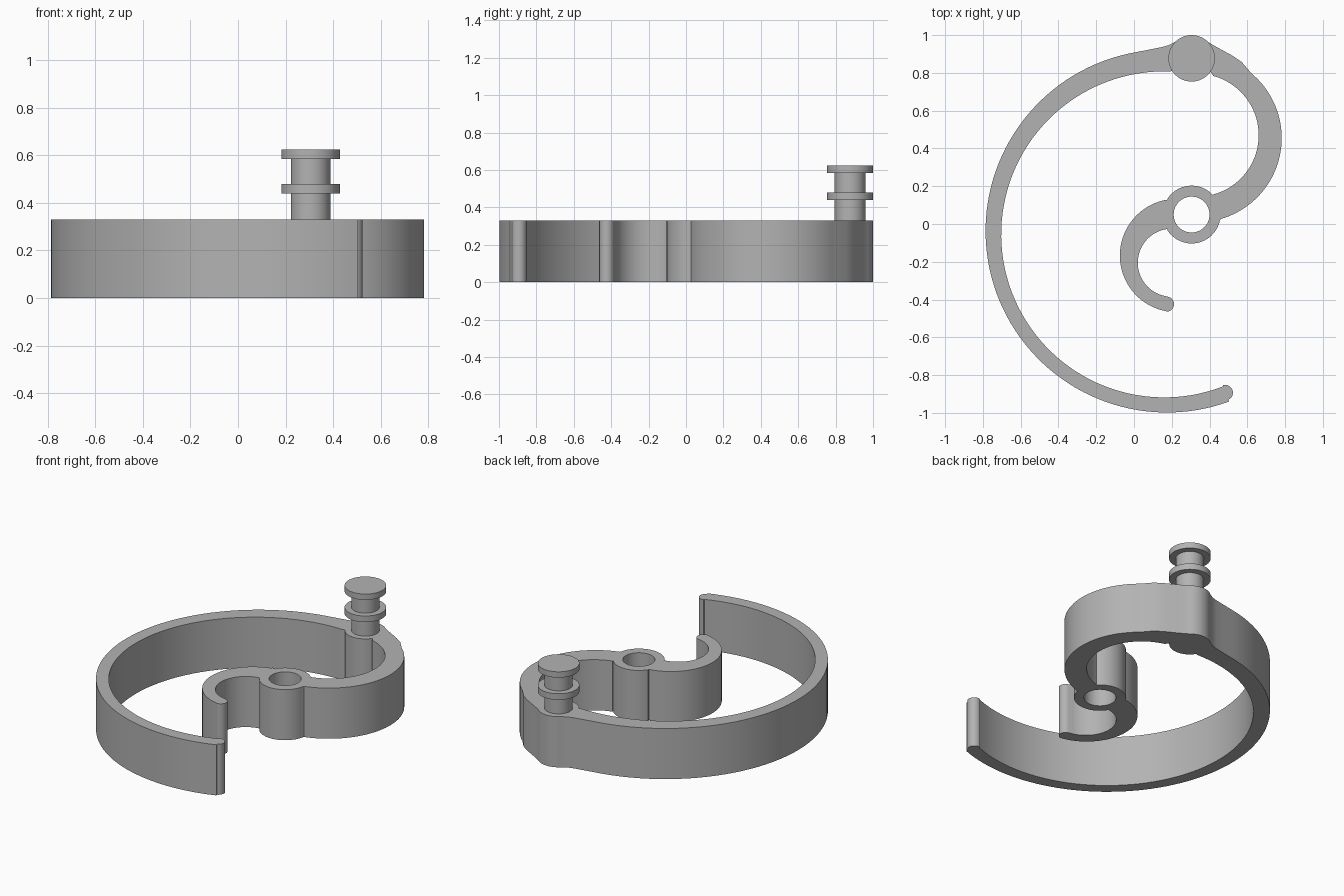
import bpy
import bmesh
from math import cos, sin, radians

if "Cube" in bpy.data.objects:
    bpy.data.objects.remove(bpy.data.objects["Cube"], do_unlink=True)

HEIGHT = 0.33
HUB = (0.305, 0.05)
POST = (0.305, 0.877)

grey = bpy.data.materials.new("plain grey")
grey.use_nodes = True
grey.diffuse_color = (0.45, 0.45, 0.45, 1)
grey.node_tree.nodes["Principled BSDF"].inputs["Base Color"].default_value = grey.diffuse_color


def arc(centre, radius, start, end, steps=24):
    """Points along a circular arc, angles in degrees."""
    angles = [radians(start + (end - start) * i / steps) for i in range(steps + 1)]
    return [(centre[0] + radius * cos(a), centre[1] + radius * sin(a)) for a in angles]


def finish(bm, name):
    bmesh.ops.recalc_face_normals(bm, faces=bm.faces)
    mesh = bpy.data.meshes.new(name)
    bm.to_mesh(mesh)
    bm.free()
    mesh.materials.append(grey)
    obj = bpy.data.objects.new(name, mesh)
    bpy.context.collection.objects.link(obj)
    bpy.ops.object.select_all(action='DESELECT')
    obj.select_set(True)
    bpy.context.view_layer.objects.active = obj
    bpy.ops.object.shade_smooth_by_angle(angle=radians(30))


def extruded(name, loops, height):
    """Fill closed loops (later loops are holes) and extrude them upward."""
    bm = bmesh.new()
    for loop in loops:
        verts = [bm.verts.new((x, y, 0)) for x, y in loop]
        for a, b in zip(verts, verts[1:] + verts[:1]):
            bm.edges.new((a, b))
    bmesh.ops.triangle_fill(bm, edges=bm.edges[:], use_beauty=True, normal=(0, 0, 1))
    top = bmesh.ops.extrude_face_region(bm, geom=bm.faces[:])["geom"]
    bmesh.ops.translate(bm, vec=(0, 0, height),
                        verts=[g for g in top if isinstance(g, bmesh.types.BMVert)])
    finish(bm, name)


def lathed(name, centre, profile, steps=64):
    """Spin a radius/height profile around a vertical axis."""
    bm = bmesh.new()
    rings = [[bm.verts.new((x, y, z)) for x, y in arc(centre, r, 0, 360, steps)[:-1]]
             for r, z in profile]
    for low, high in zip(rings, rings[1:]):
        for i in range(steps):
            j = (i + 1) % steps
            bm.faces.new((low[i], low[j], high[j], high[i]))
    bm.faces.new(rings[0])
    bm.faces.new(rings[-1])
    finish(bm, name)


# Curved body: outer walls first, then back along the inner walls
outline = []
outline += arc((0.175, -0.037), 0.961, -70, -260, 72)                 # large arc, outside
outline += [(0.09, 0.925), (0.15, 0.937), (0.185, 0.947), (0.21, 0.96)]
outline += arc(POST, 0.122, 130, 48, 16)                              # boss, outside
outline += [(0.415, 0.95), (0.45, 0.93), (0.52, 0.892), (0.57, 0.858)]
outline += arc((0.336, 0.455), 0.446, 50, -74, 40)                    # side lobe, outside
outline += arc(HUB, 0.153, -12, -147)                                 # hub, front
outline += arc((0.2, -0.205), 0.18, 97, 261, 32)                      # tail, inside
outline += arc((0.172, -0.424), 0.04, 85, -85, 12)                    # tail tip
outline += arc((0.225, -0.167), 0.3, 259, 99, 36)                     # tail, outside
outline += arc(HUB, 0.153, 146, 42)                                   # hub, back
outline += arc((0.335, 0.47), 0.325, -75, 75, 36)                     # side lobe, inside
outline += arc(POST, 0.122, -35, -147, 16)                            # boss, inside
outline += arc((0.16, -0.055), 0.863, 88, 291, 72)                    # large arc, inside
outline += arc((0.483, -0.893), 0.041, 105, -65, 12)                  # large arc tip
hub_hole = arc(HUB, 0.095, 0, 360, 48)[:-1]
extruded("curved_body", [outline, hub_hole], HEIGHT)

# Post with two flanges
SHAFT, FLANGE = 0.083, 0.123
lathed("flanged_post", POST, [
    (SHAFT, HEIGHT - 0.02), (SHAFT, 0.44), (FLANGE, 0.44), (FLANGE, 0.48), (SHAFT, 0.48),
    (SHAFT, 0.585), (FLANGE, 0.585), (FLANGE, 0.623)])
lathed_top = bpy.context.object
lathed_top.data.update()
